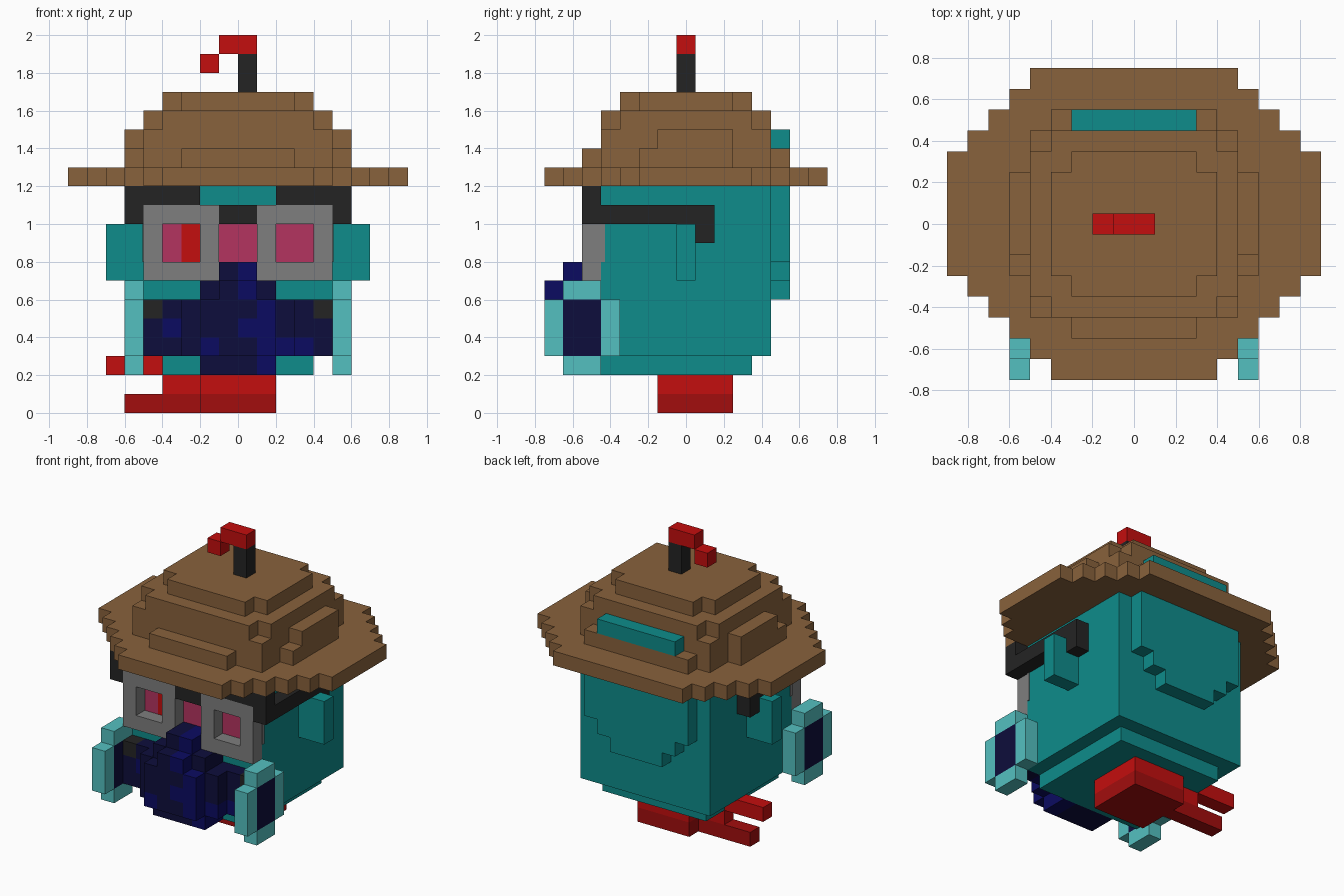
import bpy, bmesh
from mathutils import Matrix, Vector

cube = bpy.data.objects.get("Cube")
if cube:
    bpy.data.objects.remove(cube, do_unlink=True)


def material(name, rgb):
    lin = [((c / 255 + 0.055) / 1.055) ** 2.4 if c > 10 else c / 255 / 12.92 for c in rgb]
    m = bpy.data.materials.new(name)
    m.use_nodes = True
    m.diffuse_color = (*lin, 1)
    m.node_tree.nodes["Principled BSDF"].inputs["Base Color"].default_value = (*lin, 1)
    return m


BROWN = material("hat brown", (137, 98, 60))
TEAL = material("teal", (14, 140, 139))
CYAN = material("pale cyan", (84, 192, 192))
GRAY = material("goggle gray", (126, 126, 126))
BLACK = material("strap black", (36, 36, 36))
PINK = material("lens pink", (180, 52, 96))
RED = material("red", (196, 14, 14))
DARK_RED = material("dark red", (162, 13, 13))
NAVY = material("dark navy", (13, 13, 60))
BLUE = material("navy blue", (11, 11, 97))


def finish(name, bm, mat):
    bmesh.ops.recalc_face_normals(bm, faces=bm.faces)
    me = bpy.data.meshes.new(name)
    bm.to_mesh(me)
    bm.free()
    me.materials.append(mat)
    ob = bpy.data.objects.new(name, me)
    bpy.context.collection.objects.link(ob)
    return ob


def boxes(name, mat, *parts):
    """One object from boxes given as (x0, x1, y0, y1, z0, z1)."""
    bm = bmesh.new()
    for x0, x1, y0, y1, z0, z1 in parts:
        mid = Vector((x0 + x1, y0 + y1, z0 + z1)) / 2
        size = (x1 - x0, y1 - y0, z1 - z0, 1)
        bmesh.ops.create_cube(bm, size=1, matrix=Matrix.Translation(mid) @ Matrix.Diagonal(size))
    return finish(name, bm, mat)


def stepped(name, mat, start, rows, z0, z1, upright=False):
    """Symmetric stepped slab; rows are (end, half width), running along y, or along z if upright."""
    side, a = [], start
    for b, w in rows:
        side += [(w, a), (w, b)]
        a = b
    outline = side + [(-x, v) for x, v in reversed(side)]
    bm = bmesh.new()
    if upright:
        pts, push = [(x, z0, v) for x, v in outline], (0, z1 - z0, 0)
    else:
        pts, push = [(x, v, z0) for x, v in outline], (0, 0, z1 - z0)
    face = bm.faces.new([bm.verts.new(p) for p in pts])
    top = bmesh.ops.extrude_face_region(bm, geom=[face])["geom"]
    bmesh.ops.translate(bm, vec=push, verts=[v for v in top if isinstance(v, bmesh.types.BMVert)])
    return finish(name, bm, mat)


# Hat
stepped("hat_brim", BROWN, -.75, [(-.65, .4), (-.55, .5), (-.45, .6), (-.35, .7), (-.25, .8),
        (.35, .9), (.45, .8), (.55, .7), (.65, .6), (.75, .5)], 1.2, 1.3)
stepped("hat_crown_1", BROWN, -.55, [(-.45, .3), (-.25, .5), (.25, .6), (.45, .5), (.55, .4)], 1.3, 1.4)
stepped("hat_crown_2", BROWN, -.45, [(-.15, .5), (.25, .6), (.45, .5)], 1.4, 1.5)
stepped("hat_crown_3", BROWN, -.45, [(-.35, .4), (.35, .5), (.45, .4)], 1.5, 1.6)
stepped("hat_crown_4", BROWN, -.35, [(-.25, .3), (.25, .4), (.35, .3)], 1.6, 1.7)
boxes("hat_back_patch", TEAL, (-.3, .3, .45, .55, 1.4, 1.5))

# Antenna with hooked tip
boxes("antenna_stem", BLACK, (0, .1, -.05, .05, 1.7, 1.9))
boxes("antenna_hook", RED, (-.1, .1, -.05, .05, 1.9, 2), (-.2, -.1, -.05, .05, 1.8, 1.9))

# Body
boxes("body", TEAL, (-.5, .5, -.45, .45, .3, 1.2))
boxes("body_underside", TEAL, (-.4, .4, -.45, .35, .2, .3))
stepped("back_panel", TEAL, .6, [(.7, .2), (.8, .3), (1.2, .4)], .45, .55, upright=True)

# Lenses and nose
boxes("lenses", PINK, (-.4, -.3, -.455, -.45, .8, 1), (.2, .4, -.455, -.45, .8, 1),
      (-.1, .1, -.455, -.45, .8, 1))
boxes("eye_glint", RED, (-.3, -.2, -.455, -.45, .8, 1))
boxes("goggle_bridge", BLACK, (-.1, .1, -.55, -.45, 1, 1.1))

# Goggles, straps, ears and cheek discs on both sides
for s, side in ((1, "left"), (-1, "right")):
    def pair(name, mat, *parts):
        return boxes(side + "_" + name, mat, *[
            (min(s * p[0], s * p[1]), max(s * p[0], s * p[1]), *p[2:]) for p in parts])

    pair("goggle_frame", GRAY, (.1, .5, -.55, -.45, .7, .8), (.1, .5, -.55, -.45, 1, 1.1),
         (.1, .2, -.55, -.45, .8, 1), (.4, .5, -.55, -.45, .8, 1))
    pair("goggle_rim", GRAY, (.5, .505, -.45, -.43, .8, 1))
    pair("strap", BLACK, (.2, .5, -.55, -.45, 1.1, 1.2), (.5, .6, -.55, -.45, 1, 1.2),
         (.5, .6, -.45, .15, 1, 1.1), (.5, .6, .05, .15, .9, 1))
    pair("ear", TEAL, (.5, .7, -.05, .05, .7, 1))
    pair("cheek_disc", CYAN, (.5, .6, -.75, -.65, .3, .6), (.5, .6, -.45, -.35, .3, .6),
         (.5, .6, -.65, -.45, .2, .3), (.5, .6, -.65, -.45, .6, .7))
    pair("cheek_disc_centre", NAVY, (.5, .6, -.65, -.45, .3, .6))
    pair("cheek_peg", BLACK, (.4, .5, -.55, -.45, .5, .6))

# Beard: rows from top to bottom, D dark and B blue, thickest in the middle
BEARD = ["....DB....",
         "...DDBD...",
         ".DDDDDBDD.",
         "DBDDDBBDDD",
         "DDDBDDBBBD",
         "...DDDB..."]
cells = {"D": [], "B": []}
for r, row in enumerate(BEARD):
    z = .7 - .1 * r
    for c, kind in enumerate(row):
        if kind == ".":
            continue
        x = -.5 + .1 * c
        off = abs(c - 4.5)
        front = -.75 if off < 1 or (off < 2 and r in (2, 3, 4)) else -.65 if off < 3 else -.55
        if r in (0, 5):
            front = max(front, -.65)
        cells[kind].append((x, x + .1, front, -.45, z, z + .1))
boxes("beard", NAVY, *cells["D"])
boxes("beard_locks", BLUE, *cells["B"])

# Foot block with two open prongs
boxes("foot_top", RED, (-.2, .2, -.15, .25, .1, .2))
boxes("foot_base", DARK_RED, (-.2, .2, -.15, .25, 0, .1))
boxes("upper_prong", RED, (-.4, -.2, .05, .15, .1, .2), (-.7, -.4, .05, .15, .2, .3))
boxes("lower_prong", DARK_RED, (-.6, -.2, .05, .15, 0, .1))
